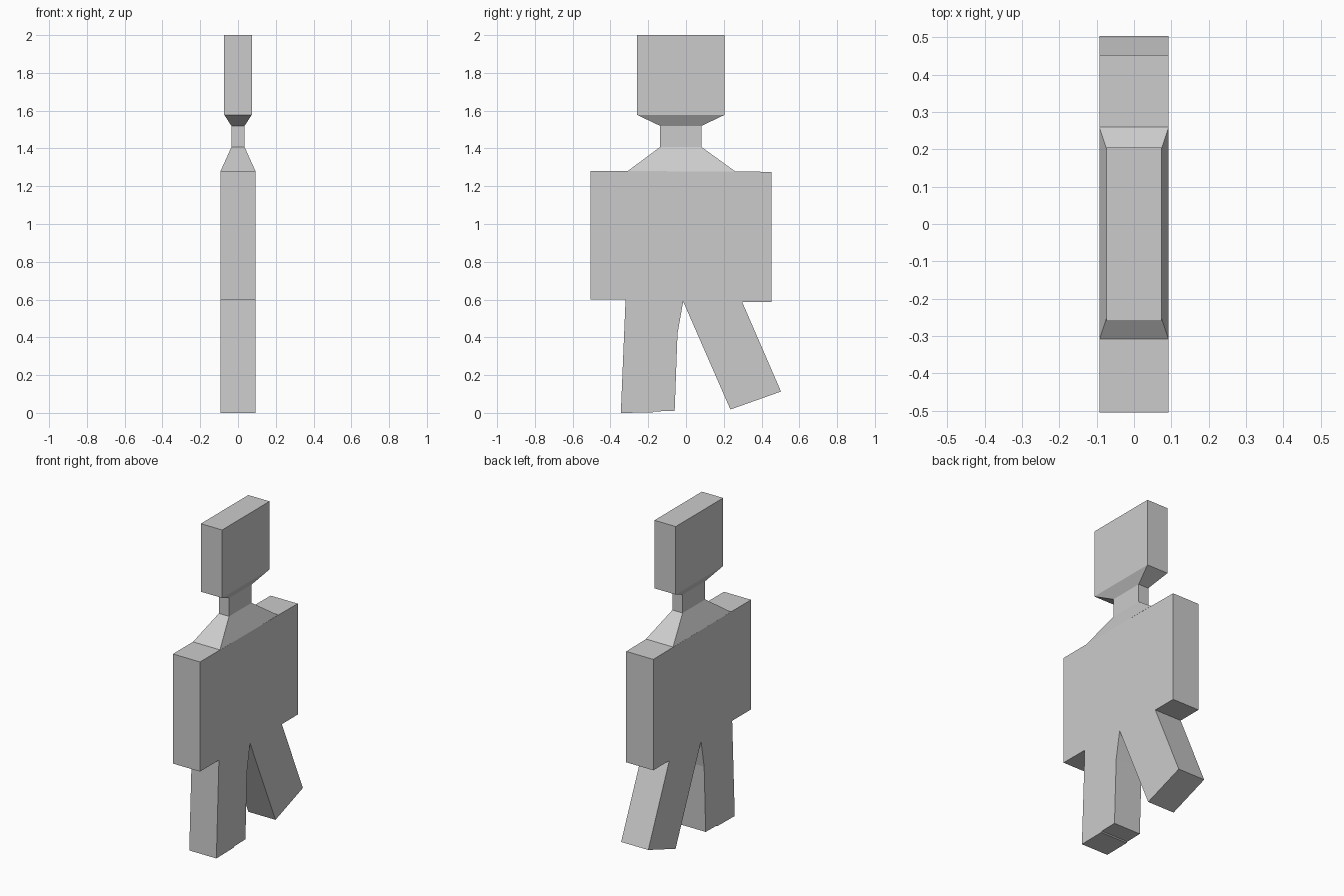
import bpy
import bmesh

cube = bpy.data.objects.get("Cube")
if cube:
    bpy.data.objects.remove(cube, do_unlink=True)

grey = bpy.data.materials.new("plain grey")
grey.use_nodes = True
grey.diffuse_color = (0.6, 0.6, 0.6, 1)
grey.node_tree.nodes["Principled BSDF"].inputs["Base Color"].default_value = (0.6, 0.6, 0.6, 1)

HALF = 0.093  # half the thickness of the body


def finish(bm, name):
    bmesh.ops.recalc_face_normals(bm, faces=bm.faces)
    mesh = bpy.data.meshes.new(name)
    bm.to_mesh(mesh)
    bm.free()
    mesh.materials.append(grey)
    obj = bpy.data.objects.new(name, mesh)
    bpy.context.collection.objects.link(obj)
    return obj


def slab(name, outline):
    """Extrude a (y, z) outline across the body thickness."""
    bm = bmesh.new()
    face = bm.faces.new([bm.verts.new((-HALF, y, z)) for y, z in outline])
    out = bmesh.ops.extrude_face_region(bm, geom=[face])
    verts = [v for v in out["geom"] if isinstance(v, bmesh.types.BMVert)]
    bmesh.ops.translate(bm, verts=verts, vec=(2 * HALF, 0, 0))
    return finish(bm, name)


def loft(name, sections):
    """Join rectangular sections (z, half width, y front, y back)."""
    bm = bmesh.new()
    rings = []
    for z, w, y0, y1 in sections:
        rings.append([bm.verts.new(p) for p in
                      ((-w, y0, z), (w, y0, z), (w, y1, z), (-w, y1, z))])
    for low, high in zip(rings, rings[1:]):
        for i in range(4):
            j = (i + 1) % 4
            bm.faces.new((low[i], low[j], high[j], high[i]))
    bm.faces.new(rings[0])
    bm.faces.new(rings[-1])
    return finish(bm, name)


# Torso and striding legs share one continuous flat outline
slab("torso_and_legs", [
    (-0.505, 1.28), (-0.505, 0.6), (-0.32, 0.6),
    (-0.345, 0.0), (-0.175, 0.002), (-0.17, 0.008), (-0.06, 0.01),  # front leg
    (-0.045, 0.42), (-0.015, 0.59),                                # crotch
    (0.235, 0.018), (0.503, 0.113), (0.297, 0.588),                # back leg
    (0.453, 0.588), (0.453, 1.276), (0.26, 1.278), (-0.31, 1.28),
])

# Sloping shoulders, narrow neck and block head
NECK = (0.035, -0.138, 0.083)
loft("shoulders", [(1.279, HALF, -0.31, 0.26), (1.407, *NECK)])
loft("neck", [(1.407, *NECK), (1.52, *NECK)])
HEAD = (0.073, -0.26, 0.205)
loft("head", [(1.52, *NECK), (1.578, *HEAD), (2.0, *HEAD)])
